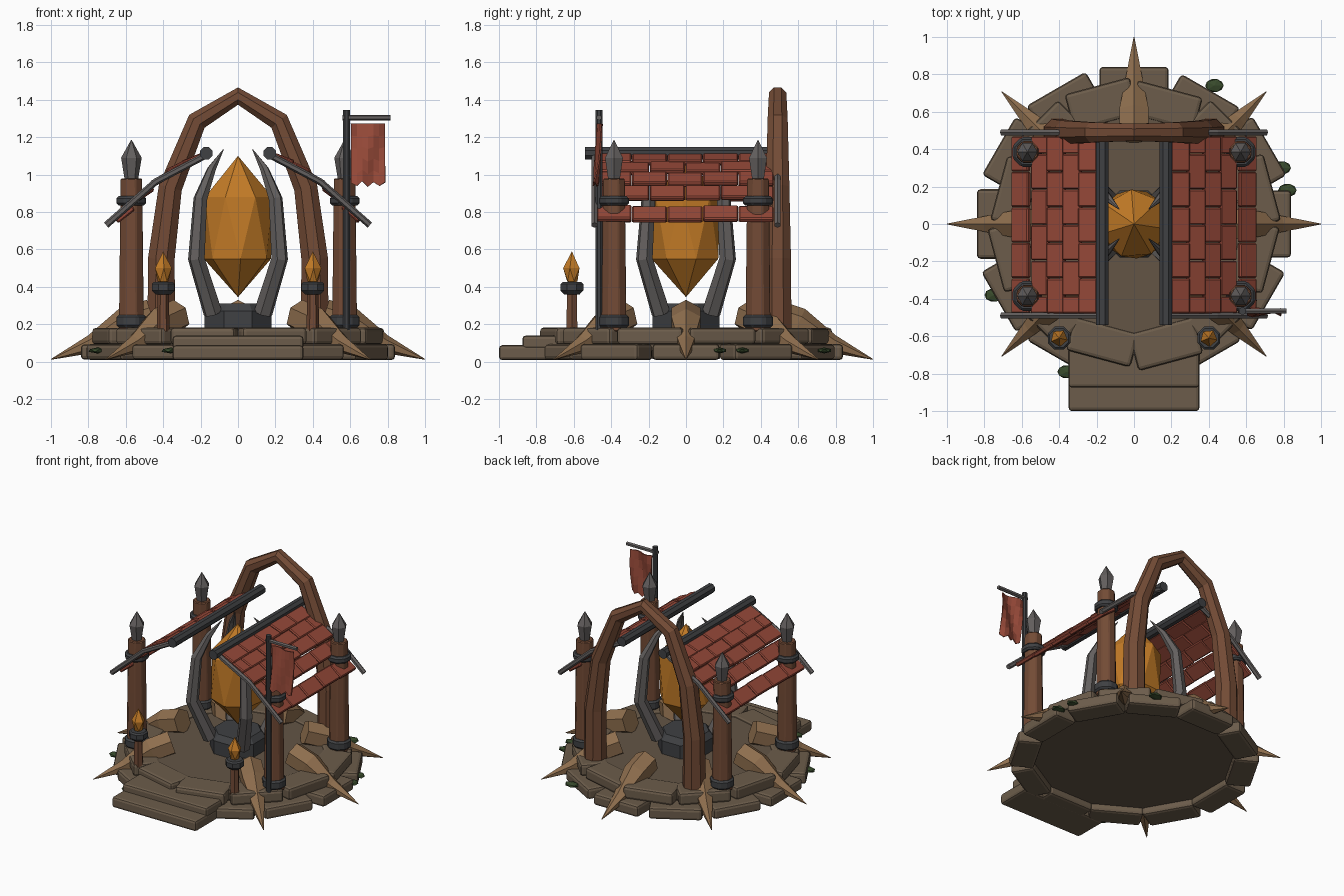
import bpy, bmesh, random
from math import sin, cos, pi, radians, tau
from mathutils import Vector, Matrix

if "Cube" in bpy.data.objects:
    bpy.data.objects.remove(bpy.data.objects["Cube"])

random.seed(4)

def material(name, r, g, b):
    m = bpy.data.materials.new(name)
    m.diffuse_color = (r, g, b, 1)
    m.use_nodes = True
    m.node_tree.nodes["Principled BSDF"].inputs["Base Color"].default_value = m.diffuse_color
    return m

STONE = material("stone", .15, .108, .07)
FLOOR = material("floor_stone", .125, .09, .06)
WOOD = material("wood", .17, .07, .036)
HORN = material("horn", .27, .155, .075)
TILE = material("tile", .30, .065, .04)
AMBER = material("amber", .55, .20, .02)
IRON = material("iron", .05, .052, .056)
GREY = material("grey_stone", .125, .115, .112)
CLOTH = material("cloth", .32, .07, .042)
MOSS = material("moss", .04, .07, .025)

def finish(name, bm, mat, bevel=0, segments=1):
    bmesh.ops.recalc_face_normals(bm, faces=bm.faces)
    me = bpy.data.meshes.new(name)
    bm.to_mesh(me)
    bm.free()
    me.materials.append(mat)
    ob = bpy.data.objects.new(name, me)
    bpy.context.collection.objects.link(ob)
    if bevel:
        mod = ob.modifiers.new("bevel", 'BEVEL')
        mod.width, mod.segments = bevel, segments
    return ob

def add_box(bm, size, matrix):
    bmesh.ops.create_cube(bm, size=1, matrix=matrix @ Matrix.Diagonal((*size, 1)))

def box(name, size, loc, mat, bevel=0, segments=1):
    bm = bmesh.new()
    add_box(bm, size, Matrix.Translation(loc))
    return finish(name, bm, mat, bevel, segments)

def tube(name, pts, n, mat, ref=(0, 1, 0), bevel=0):
    """Sweep an n-gon along points (x, y, z, radius); ref is normal to the path's plane."""
    bm = bmesh.new()
    side = Vector(ref).normalized()
    rings = []
    for i, p in enumerate(pts):
        a, b = Vector(pts[max(i - 1, 0)][:3]), Vector(pts[min(i + 1, len(pts) - 1)][:3])
        c = Vector(p[:3])
        t = (b - c).normalized() + (c - a).normalized()
        up = t.normalized().cross(side)
        rings.append([bm.verts.new(c + p[3] * (cos(tau * (k + .5) / n) * side + sin(tau * (k + .5) / n) * up))
                      for k in range(n)])
    for r0, r1 in zip(rings, rings[1:]):
        for k in range(n):
            bm.faces.new((r0[k], r0[(k + 1) % n], r1[(k + 1) % n], r1[k]))
    bm.faces.new(rings[0])
    bm.faces.new(rings[-1])
    return finish(name, bm, mat, bevel)

def column(name, x, y, profile, n, mat, bevel=0):
    """Upright tube from (z, radius) pairs."""
    return tube(name, [(x, y, z, r) for z, r in profile], n, mat, bevel=bevel)

def radial(name, profile, angle, n, mat):
    """Tube in the vertical plane at an angle, from (distance, z, radius)."""
    c, s = cos(angle), sin(angle)
    return tube(name, [(d * c, d * s, z, r) for d, z, r in profile], n, mat, (-s, c, 0))

# Floor and two rings of rounded stones
column("floor", 0, 0, [(.06, .70), (.172, .70)], 24, FLOOR)

def stone_ring(name, count, offset, inner, outer, width, z0, z1):
    bm = bmesh.new()
    for i in range(count):
        rot = Matrix.Rotation(tau * i / count + offset, 4, 'Z')
        w = width * random.uniform(.97, 1.03)
        out = outer - (random.uniform(0, .02) if i % 3 else 0)
        add_box(bm, (out - inner, w, z1 - z0 - random.uniform(0, .006)),
                rot @ Matrix.Translation(((inner + out) / 2, 0, (z0 + z1) / 2)))
    return finish(name, bm, STONE, .02, 2)

stone_ring("lower_stones", 12, 0, .66, .84, .365, .008, .095)
stone_ring("upper_stones", 12, pi / 12, .56, .765, .36, .09, .183)

# Front steps
box("lower_step", (.70, .26, .08), (0, -.87, .048), STONE, .018, 2)
box("upper_step", (.70, .26, .075), (0, -.745, .102), STONE, .018, 2)

# Moss patches on the outer stones
for i, (x, y, z) in enumerate([(.43, .74, .06), (.79, .30, .06), (.82, .18, .06),
                               (-.75, -.38, .06), (-.36, -.79, .06)]):
    bm = bmesh.new()
    bmesh.ops.create_icosphere(bm, subdivisions=1, radius=1,
                               matrix=Matrix.Translation((x, y, z)) @ Matrix.Diagonal((.055, .04, .016, 1)))
    finish(f"moss_{i}", bm, MOSS)

# Ground spikes on every side but the front
for i in range(8):
    if i != 6:
        radial(f"ground_spike_{i}", [(.46, .245, .09), (.60, .20, .09), (.78, .095, .05), (1.0, .012, .002)],
               tau * i / 8, 6, HORN)

# Corner posts with iron bands and pointed stone caps
for sx in (-1, 1):
    for sy in (-1, 1):
        x, y = sx * .57, sy * .385
        tag = f"{'left' if sx < 0 else 'right'}_{'front' if sy < 0 else 'back'}"
        column(f"{tag}_post", x, y, [(.16, .072), (.6, .067), (.98, .062)], 8, WOOD, .006)
        column(f"{tag}_foot_band", x, y, [(.183, .086), (.25, .086)], 8, IRON, .012)
        column(f"{tag}_top_band", x, y, [(.835, .086), (.885, .086)], 8, IRON, .012)
        column(f"{tag}_cap", x, y, [(.975, .036), (1.09, .055), (1.185, .002)], 6, GREY)

# Back arch
half = [(.41, .17, .08), (.41, .55, .077), (.362, .93, .068), (.22, 1.285, .058)]
arch = [(-x, .49, z, r) for x, z, r in half] + [(0, .49, 1.42, .05)] + [(x, .49, z, r) for x, z, r in half[::-1]]
tube("back_arch", arch, 8, WOOD)

# Roof halves: staggered tile rows, ridge beam and edge rods
rows = [(.245, 1.08, 25, .11), (.33, 1.035, 30, .11), (.415, .975, 35, .11),
        (.50, .90, 39, .11), (.605, .79, 42, .115)]
for sx, tag in ((-1, "left"), (1, "right")):
    bm = bmesh.new()
    for i, (x, z, slope, length) in enumerate(rows):
        edges = [-.48 + .19 * k for k in range(6)]
        if i % 2:
            edges = [-.48] + [-.385 + .19 * k for k in range(5)] + [.47]
        for y0, y1 in zip(edges, edges[1:]):
            tilt = Matrix.Rotation(radians(sx * (slope - 4 + random.uniform(-2, 2))), 4, 'Y')
            add_box(bm, (length, y1 - y0 - .003, .03),
                    Matrix.Translation((sx * x, (y0 + y1) / 2, z + random.uniform(-.004, .004))) @ tilt)
    finish(f"{tag}_roof_tiles", bm, TILE, .007)
    tube(f"{tag}_ridge_beam", [(sx * .17, -.54, 1.115, .036), (sx * .17, .52, 1.115, .036)], 8, IRON, (1, 0, 0))
    for y, end in ((-.49, "front"), (.49, "back")):
        tube(f"{tag}_{end}_roof_rod", [(sx * .15, y, 1.115, .018), (sx * .44, y, .962, .018),
                                       (sx * .705, y, .73, .018)], 6, GREY)

# Pedestal, claws and large crystal
column("pedestal", 0, 0, [(.165, .195), (.27, .195), (.31, .16)], 8, IRON)
for i in range(4):
    radial(f"claw_{i}", [(.19, .26, .052), (.315, .55, .046), (.285, .87, .038), (.20, 1.03, .024), (.11, 1.135, .002)],
           tau * i / 4 + pi / 4, 6, GREY)

def crystal(name, x, y, layers, z0, z1, n, twist):
    bm = bmesh.new()
    for k, (z, r) in enumerate(layers):
        for j in range(n):
            a = tau * (j + k * .5) / n + twist
            bm.verts.new((x + r * cos(a), y + r * sin(a), z))
    bm.verts.new((x, y, z0))
    bm.verts.new((x, y, z1))
    bmesh.ops.convex_hull(bm, input=bm.verts)
    return finish(name, bm, AMBER)

crystal("large_crystal", 0, 0, [(.55, .185), (.88, .185)], .345, 1.10, 7, .3)

# Front torches
for sx, tag in ((-1, "left"), (1, "right")):
    x, y = sx * .40, -.61
    column(f"{tag}_torch_post", x, y, [(.16, .034), (.38, .03)], 6, WOOD)
    column(f"{tag}_torch_cup", x, y, [(.36, .045), (.38, .066), (.415, .066), (.425, .055)], 8, IRON)
    crystal(f"{tag}_torch_crystal", x, y, [(.43, .03), (.50, .047)], .41, .59, 5, .4)

# Banner pole, crossbar and wavy cloth with a ragged hem
column("banner_pole", .58, -.465, [(.16, .019), (1.345, .019)], 8, IRON)
tube("banner_crossbar", [(.56, -.465, 1.305, .015), (.815, -.465, 1.305, .015)], 6, GREY)
bm = bmesh.new()
hem = (.955, .94, .965, .935, .96, .94, .96)
grid = [[bm.verts.new((.605 + .03 * i, -.465 + .014 * sin(i * 1.1 + j * .7) - .004 * j,
                       1.272 + (hem[i] - 1.272) * j / 5)) for j in range(6)] for i in range(7)]
for i in range(6):
    for j in range(5):
        bm.faces.new((grid[i][j], grid[i + 1][j], grid[i + 1][j + 1], grid[i][j + 1]))
banner = finish("banner_cloth", bm, CLOTH)
banner.modifiers.new("thickness", 'SOLIDIFY').thickness = .008
